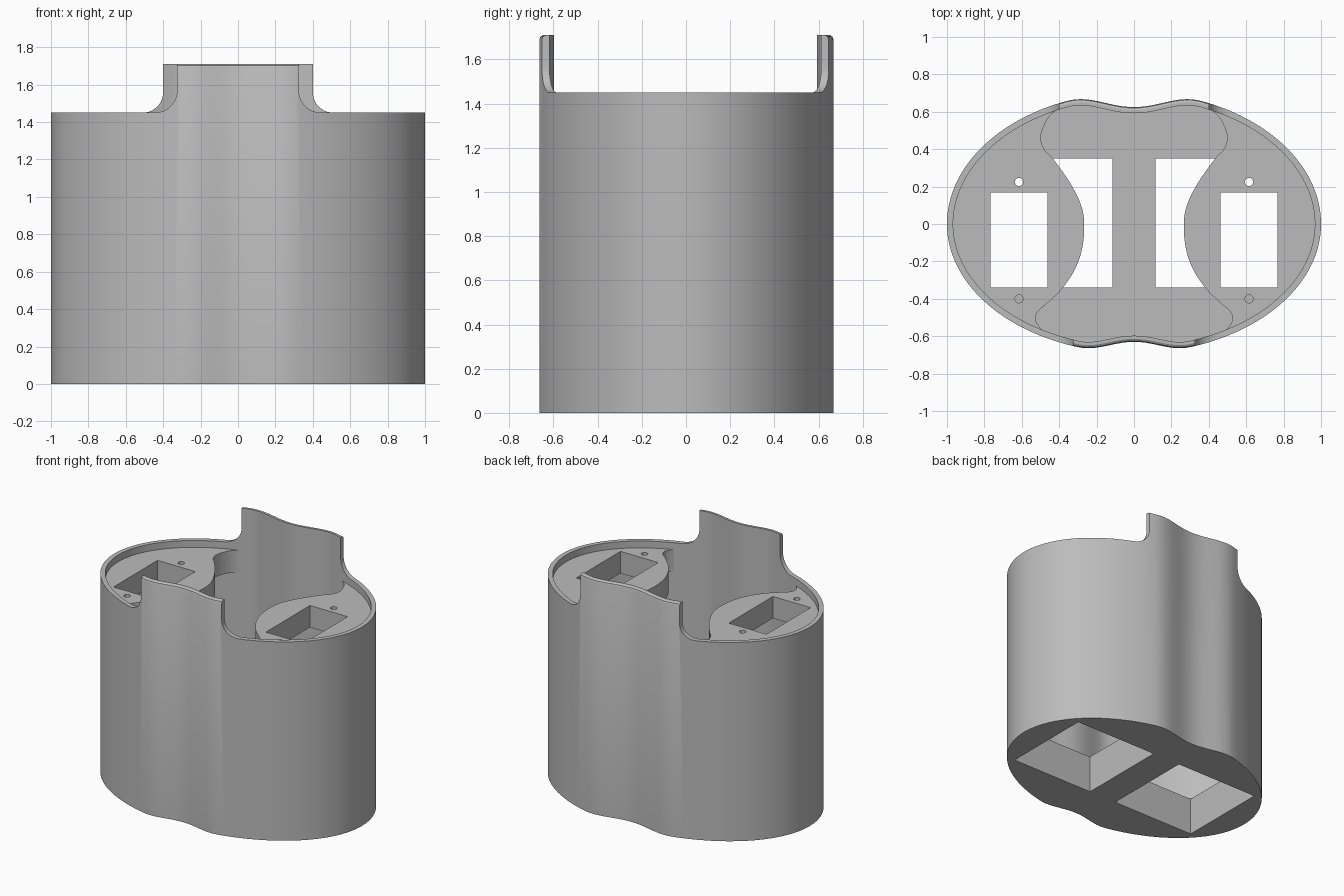
import bpy, bmesh, math
from mathutils import Vector

cube = bpy.data.objects.get("Cube")
if cube:
    bpy.data.objects.remove(cube, do_unlink=True)

WALL, FLOOR, RIM, TOP = 0.033, 0.28, 1.45, 1.71

grey = bpy.data.materials.new("plain_grey")
grey.use_nodes = True
grey.diffuse_color = (0.5, 0.5, 0.5, 1)
grey.node_tree.nodes["Principled BSDF"].inputs["Base Color"].default_value = (0.5, 0.5, 0.5, 1)


def outline(t):
    """Oval with a shallow dip in the middle of the front and back."""
    x, s = math.cos(t), math.sin(t)
    depth, dip, width = (0.705, 0.08, 0.36) if s >= 0 else (0.69, 0.06, 0.30)
    y = depth * s
    if abs(x) < width:
        y -= math.copysign(dip * math.cos(math.pi * x / (2 * width)) ** 2, s)
    return Vector((x, y))


def inset(t, d):
    """Point of the outline moved inwards by d."""
    tangent = (outline(t + 0.004) - outline(t - 0.004)).normalized()
    return outline(t) + Vector((-tangent.y, tangent.x)) * d


def make_object(name, bm):
    bmesh.ops.recalc_face_normals(bm, faces=bm.faces)
    mesh = bpy.data.meshes.new(name)
    bm.to_mesh(mesh)
    bm.free()
    mesh.materials.append(grey)
    obj = bpy.data.objects.new(name, mesh)
    bpy.context.collection.objects.link(obj)
    return obj


def prism(name, pts, lo, hi, axis="z"):
    """Extrude a flat polygon along z, or an x-z polygon along y."""
    bm = bmesh.new()
    place = (lambda a, b, h: (a, b, h)) if axis == "z" else (lambda a, b, h: (a, h, b))
    low = [bm.verts.new(place(a, b, lo)) for a, b in pts]
    high = [bm.verts.new(place(a, b, hi)) for a, b in pts]
    bm.faces.new(low)
    bm.faces.new(high)
    for i in range(len(pts)):
        j = (i + 1) % len(pts)
        bm.faces.new((low[i], low[j], high[j], high[i]))
    return make_object(name, bm)


def rect(x0, x1, y0, y1):
    return [(x0, y0), (x1, y0), (x1, y1), (x0, y1)]


def cut(obj, cutters):
    """Subtract the cutters, then discard them."""
    for c in cutters:
        c.hide_render = True
        mod = obj.modifiers.new("cut", "BOOLEAN")
        mod.operation, mod.solver, mod.object = "DIFFERENCE", "EXACT", c
    bpy.context.view_layer.update()
    graph = bpy.context.evaluated_depsgraph_get()
    mesh = bpy.data.meshes.new_from_object(obj.evaluated_get(graph))
    obj.modifiers.clear()
    obj.data = mesh
    for c in cutters:
        bpy.data.objects.remove(c, do_unlink=True)


def smooth(obj):
    bpy.ops.object.select_all(action="DESELECT")
    obj.select_set(True)
    bpy.context.view_layer.objects.active = obj
    bpy.ops.object.shade_smooth_by_angle(angle=math.radians(30))


def spline(pts, steps=6):
    """Catmull-Rom curve through the points."""
    v = [Vector(p) for p in pts]
    v = [v[0]] + v + [v[-1]]
    out = []
    for a, b, c, d in zip(v, v[1:], v[2:], v[3:]):
        for k in range(steps):
            u = k / steps
            out.append(0.5 * (2 * b + (c - a) * u + (2 * a - 5 * b + 4 * c - d) * u ** 2
                              + (3 * b - a - 3 * c + d) * u ** 3))
    return out + [v[-1]]


# Shell: wall section (inset, height) swept round the outline, with a thick floor
section = [(0, 0), (0, TOP - 0.02), (0.005, TOP - 0.007), (0.016, TOP),
           (WALL, TOP), (WALL, FLOOR)]
count = 200
bm = bmesh.new()
loops = []
for d, z in section:
    loops.append([bm.verts.new((*inset(math.tau * i / count, d), z)) for i in range(count)])
for a, b in zip(loops, loops[1:]):
    for i in range(count):
        j = (i + 1) % count
        bm.faces.new((a[i], a[j], b[j], b[i]))
bm.faces.new(loops[0])
bm.faces.new(loops[-1])
shell = make_object("shell", bm)

# Cut the rim down at both sides, leaving a filleted tab at the front and back
cutters = []
for half, r, y0, y1 in ((0.40, 0.11, -0.05, 1), (0.325, 0.12, -1, 0)):
    for side in (1, -1):
        arc = [(half + r - r * math.cos(a), RIM + r - r * math.sin(a))
               for a in (math.pi / 2 * k / 10 for k in range(11))]
        pts = [(half, 1.9)] + arc + [(1.2, RIM), (1.2, 1.9)]
        cutters.append(prism("notch_cutter", [(side * x, z) for x, z in pts], y0, y1, "y"))

# Openings in the floor
for side in (1, -1):
    cutters.append(prism("floor_cutter", rect(side * 0.115, side * 0.80, -0.34, 0.35), -0.1, 0.5))
cut(shell, cutters)
smooth(shell)

# Mounting shelves with a rectangular opening and two screw holes
edge = spline([(0.40, 0.62), (0.46, 0.565), (0.498, 0.47), (0.48, 0.40), (0.43, 0.345),
               (0.33, 0.20), (0.272, 0.06), (0.272, -0.10), (0.31, -0.23), (0.38, -0.34),
               (0.46, -0.42), (0.515, -0.47), (0.525, -0.52), (0.48, -0.58)])
start, end = -math.acos(0.47), math.acos(0.41)
rim = [inset(start + (end - start) * i / 80, 0.015) for i in range(81)]
for side, label in ((1, "left"), (-1, "right")):
    shelf = prism(label + "_shelf", [(side * p.x, p.y) for p in edge + rim], 1.24, 1.40)
    holes = [prism("pocket_cutter", rect(side * 0.463, side * 0.767, -0.34, 0.168), 1, 2)]
    for y in (0.225, -0.40):
        ring = [(side * 0.615 + 0.022 * math.cos(math.tau * k / 20),
                 y + 0.022 * math.sin(math.tau * k / 20)) for k in range(20)]
        holes.append(prism("screw_cutter", ring, 1, 2))
    cut(shelf, holes)
    smooth(shelf)
